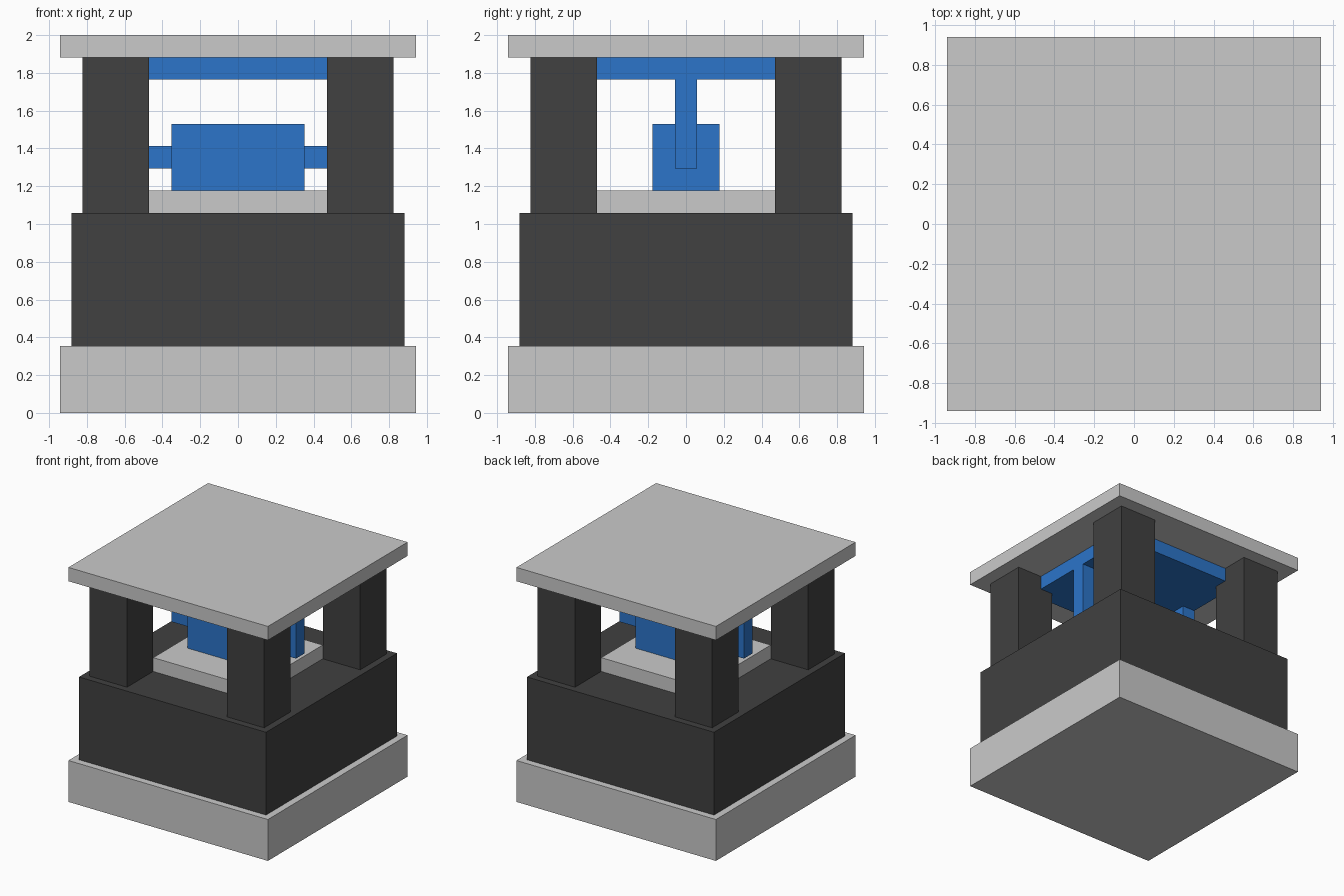
import bpy
import bmesh
from mathutils import Vector

cube = bpy.data.objects.get("Cube")
if cube:
    bpy.data.objects.remove(cube, do_unlink=True)

U = 2 / 17  # the model sits on a grid seventeen units tall


def material(name, rgb):
    m = bpy.data.materials.new(name)
    m.use_nodes = True
    m.diffuse_color = (*rgb, 1)
    m.node_tree.nodes["Principled BSDF"].inputs["Base Color"].default_value = (*rgb, 1)
    return m


light_grey = material("light_grey", (0.59, 0.59, 0.59))
dark_grey = material("dark_grey", (0.052, 0.052, 0.052))
blue = material("blue", (0.025, 0.178, 0.59))


def box(name, low, high, mat):
    """Box between two corners given in grid units."""
    low, high = Vector(low) * U, Vector(high) * U
    bm = bmesh.new()
    bmesh.ops.create_cube(bm, size=1)
    bmesh.ops.scale(bm, vec=high - low, verts=bm.verts)
    mesh = bpy.data.meshes.new(name)
    bm.to_mesh(mesh)
    bm.free()
    mesh.materials.append(mat)
    obj = bpy.data.objects.new(name, mesh)
    obj.location = (low + high) / 2
    bpy.context.collection.objects.link(obj)
    return obj


def slab(name, half_x, half_y, z0, z1, mat):
    """Box centred on the vertical axis."""
    return box(name, (-half_x, -half_y, z0), (half_x, half_y, z1), mat)


def mirrored(obj, x=True, y=False):
    """Repeat a part across the centre planes."""
    obj.data.transform(obj.matrix_basis)
    obj.location = (0, 0, 0)
    mod = obj.modifiers.new("mirror", "MIRROR")
    mod.use_axis = (x, y, False)


# Base, body, roof and the pad in the open chamber
slab("base", 8, 8, 0, 3, light_grey)
slab("body", 7.5, 7.5, 3, 9, dark_grey)
slab("pad", 4, 4, 9, 10, light_grey)
slab("roof", 8, 8, 16, 17, light_grey)

# Four corner pillars
mirrored(box("pillars", (4, 4, 9), (7, 7, 16), dark_grey), y=True)

# Hanging mechanism: ceiling plate, block, side arms and hangers
slab("ceiling_plate", 5, 5, 15, 16, blue)
slab("block", 3, 1.5, 10, 13, blue)
mirrored(box("side_arms", (3, -0.5, 11), (4, 0.5, 12), blue))
mirrored(box("hangers", (4, -0.5, 11), (5, 0.5, 15), blue))
